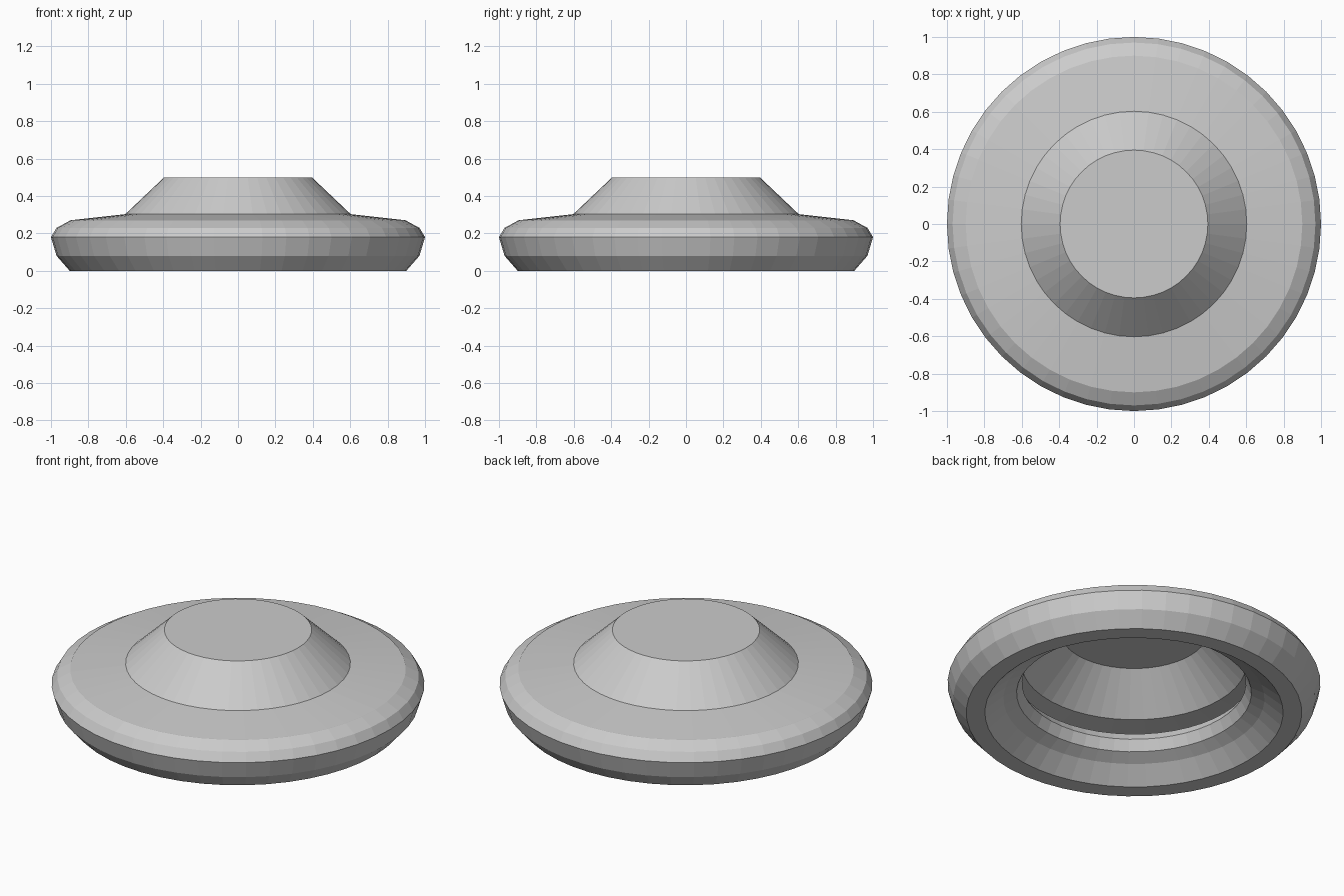
import bpy, bmesh, math

SEGMENTS = 48

cube = bpy.data.objects.get("Cube")
if cube:
    bpy.data.objects.remove(cube, do_unlink=True)

grey = bpy.data.materials.new("plain_grey")
grey.use_nodes = True
colour = (0.6, 0.6, 0.6, 1)
grey.diffuse_color = colour
grey.node_tree.nodes["Principled BSDF"].inputs["Base Color"].default_value = colour


def lathe(name, profile, closed=False):
    """Spin a radius/height profile round the z axis with flat facets."""
    bm = bmesh.new()
    verts = [bm.verts.new((r, 0, z)) for r, z in profile]
    edges = [bm.edges.new(pair) for pair in zip(verts, verts[1:])]
    if closed:
        edges.append(bm.edges.new((verts[-1], verts[0])))
    bmesh.ops.spin(bm, geom=verts + edges, cent=(0, 0, 0), axis=(0, 0, 1),
                   angle=math.tau, steps=SEGMENTS, use_merge=False)
    bmesh.ops.remove_doubles(bm, verts=bm.verts, dist=0.0005)
    bmesh.ops.recalc_face_normals(bm, faces=bm.faces)
    # Open shells must face outward, so their top points up
    if not closed and sum(f.normal.z for f in bm.faces) < 0:
        bmesh.ops.reverse_faces(bm, faces=bm.faces)
    mesh = bpy.data.meshes.new(name)
    bm.to_mesh(mesh)
    bm.free()
    mesh.materials.append(grey)
    obj = bpy.data.objects.new(name, mesh)
    bpy.context.collection.objects.link(obj)
    return obj


# Rounded outer ring, hollow in the middle
lathe("outer_ring", [(0.8, 0), (0.9, 0), (0.97, 0.08), (1, 0.18),
                     (0.97, 0.23), (0.9, 0.268), (0.7, 0.268),
                     (0.63, 0.23), (0.6, 0.18), (0.63, 0.12),
                     (0.7, 0.085)], closed=True)

# Thin shell: sloping skirt, cone and flat cap
lathe("raised_cap", [(0.9, 0.27), (0.603, 0.303), (0.395, 0.5), (0, 0.5)])
